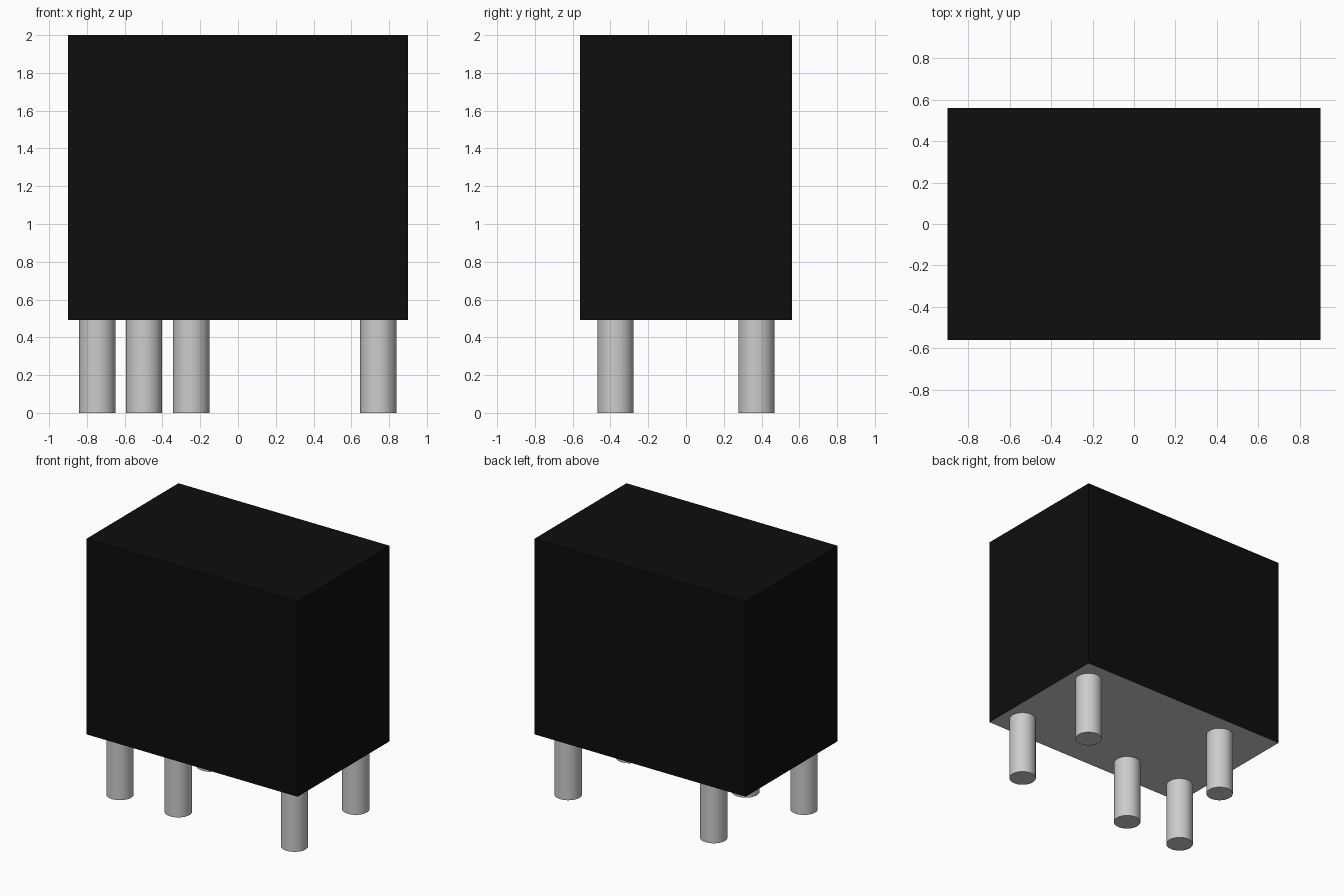
import bpy
import math

cube = bpy.data.objects.get("Cube")
if cube:
    bpy.data.objects.remove(cube, do_unlink=True)


def make_material(name, value):
    mat = bpy.data.materials.new(name)
    mat.use_nodes = True
    colour = (value, value, value, 1)
    mat.diffuse_color = colour
    mat.node_tree.nodes["Principled BSDF"].inputs["Base Color"].default_value = colour
    return mat


black = make_material("black_plastic", 0.004)
grey = make_material("light_grey_metal", 0.6)

WIDTH, DEPTH, TOP, BASE = 1.8, 1.12, 2.0, 0.493
PIN_RADIUS, PIN_Y = 0.096, 0.373

# Housing: black box with a grey underside
bpy.ops.mesh.primitive_cube_add(size=1, location=(0, 0, (TOP + BASE) / 2))
housing = bpy.context.object
housing.name = "housing"
housing.scale = (WIDTH, DEPTH, TOP - BASE)
bpy.ops.object.transform_apply(location=False, rotation=False, scale=True)
housing.data.materials.append(black)
housing.data.materials.append(grey)
for face in housing.data.polygons:
    face.material_index = 1 if face.normal.z < -0.5 else 0


# Round contact pins under the housing
def add_pin(name, x, y):
    bpy.ops.mesh.primitive_cylinder_add(
        vertices=48, radius=PIN_RADIUS, depth=BASE, location=(x, y, BASE / 2))
    pin = bpy.context.object
    pin.name = name
    pin.data.materials.append(grey)
    bpy.ops.object.shade_smooth_by_angle(angle=math.radians(30))


for name, x, y in (
    ("front_left_pin", 0.743, -PIN_Y),
    ("back_left_pin", 0.743, PIN_Y),
    ("front_inner_pin", -0.248, -PIN_Y),
    ("front_right_pin", -0.745, -PIN_Y),
    ("back_right_pin", -0.498, PIN_Y),
):
    add_pin(name, x, y)
